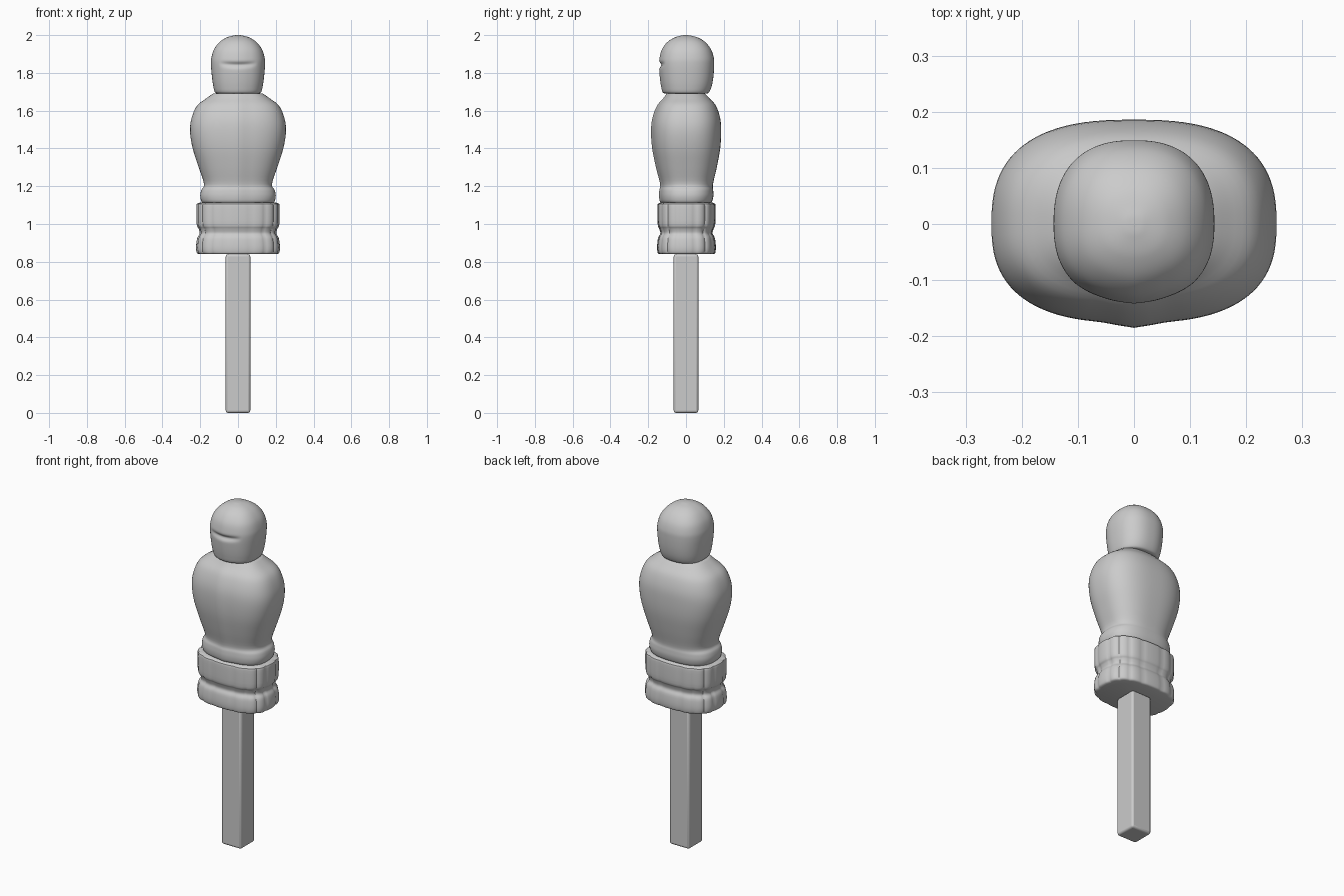
import bpy, bmesh, math

if "Cube" in bpy.data.objects:
    bpy.data.objects.remove(bpy.data.objects["Cube"])

SIDES = 96


def finish(obj, angle=40):
    bpy.ops.object.select_all(action='DESELECT')
    obj.select_set(True)
    bpy.context.view_layer.objects.active = obj
    bpy.ops.object.shade_smooth_by_angle(angle=math.radians(angle))


def smooth_rows(rows, steps):
    # Catmull-Rom through the profile rows
    out = []
    for i in range(len(rows) - 1):
        p0, p1 = rows[max(i - 1, 0)], rows[i]
        p2, p3 = rows[i + 1], rows[min(i + 2, len(rows) - 1)]
        for s in range(steps):
            t = s / steps
            out.append(tuple(
                0.5 * (2 * b + (c - a) * t + (2 * a - 5 * b + 4 * c - d) * t * t
                       + (3 * b - a - 3 * c + d) * t ** 3)
                for a, b, c, d in zip(p0, p1, p2, p3)))
    out.append(rows[-1])
    return out


def loft(name, rows, power, shape=None, steps=4):
    """rows: (z, half width, front depth, back depth)."""
    bm = bmesh.new()
    rings = []
    for z, hx, yf, yb in smooth_rows(rows, steps):
        ring = []
        for k in range(SIDES):
            a = 2 * math.pi * k / SIDES
            c, s = math.cos(a), math.sin(a)
            x = hx * math.copysign(abs(c) ** (2 / power), c)
            y = (yb if s > 0 else yf) * math.copysign(abs(s) ** (2 / power), s)
            if shape:
                x, y = shape(x, y, z, a)
            ring.append(bm.verts.new((x, y, z)))
        rings.append(ring)
    for lo, hi in zip(rings, rings[1:]):
        for k in range(SIDES):
            n = (k + 1) % SIDES
            bm.faces.new((lo[k], lo[n], hi[n], hi[k]))
    bm.faces.new(list(reversed(rings[0])))
    bm.faces.new(rings[-1])
    me = bpy.data.meshes.new(name)
    bm.to_mesh(me)
    bm.free()
    obj = bpy.data.objects.new(name, me)
    bpy.context.collection.objects.link(obj)
    finish(obj)
    return obj


# Square post with softened edges
bpy.ops.mesh.primitive_cube_add(size=1, location=(0, 0, 0.42))
post = bpy.context.object
post.name = "post"
post.scale = (0.13, 0.13, 0.84)
bpy.ops.object.transform_apply(location=False, rotation=False, scale=True)
bev = post.modifiers.new("soft_edges", 'BEVEL')
bev.width, bev.segments = 0.012, 3
finish(post, 60)


# Two-tier ruffled skirt
def pleats(x, y, z, a):
    f = 1 - 0.03 * (1 - abs(math.sin(a * 8 + math.pi / 2))) ** 1.5
    return x * f, y * f


loft("skirt", [
    (0.840, 0.205, 0.140, 0.145), (0.848, 0.218, 0.150, 0.155),
    (0.880, 0.222, 0.153, 0.158), (0.925, 0.216, 0.148, 0.153),
    (0.950, 0.203, 0.136, 0.141), (0.975, 0.208, 0.142, 0.146),
    (1.000, 0.219, 0.150, 0.155), (1.095, 0.220, 0.151, 0.156),
    (1.108, 0.214, 0.146, 0.151), (1.114, 0.200, 0.135, 0.140),
], 2.8, pleats)


# Torso with a faint ridge down the front
def chest_ridge(x, y, z, a):
    if y < 0:
        y -= 0.009 * max(0, 1 - abs(x) / 0.06)
    return x, y


loft("torso", [
    (1.110, 0.185, 0.120, 0.130), (1.122, 0.195, 0.130, 0.139),
    (1.150, 0.200, 0.134, 0.145), (1.180, 0.194, 0.132, 0.144),
    (1.212, 0.180, 0.128, 0.143), (1.300, 0.208, 0.150, 0.163),
    (1.400, 0.240, 0.170, 0.181), (1.490, 0.254, 0.176, 0.186),
    (1.560, 0.246, 0.169, 0.181), (1.625, 0.218, 0.145, 0.159),
    (1.665, 0.168, 0.112, 0.125), (1.692, 0.130, 0.092, 0.098),
], 2.6, chest_ridge)


# Head with a shallow brow groove
def brow(x, y, z, a):
    if y < 0:
        y -= 0.005 * max(0, 1 - abs(x) / 0.06) * min(1, -y / 0.1)
        side = max(0, 1 - (x / 0.1) ** 2)
        y += 0.013 * side * math.exp(-((z - 1.842 - 0.8 * x * x) / 0.013) ** 2)
    return x, y


loft("head", [
    (1.690, 0.105, 0.100, 0.105), (1.697, 0.122, 0.118, 0.122),
    (1.730, 0.131, 0.127, 0.136), (1.780, 0.138, 0.134, 0.145),
    (1.840, 0.143, 0.138, 0.149), (1.880, 0.141, 0.135, 0.147),
    (1.925, 0.127, 0.122, 0.132), (1.963, 0.098, 0.094, 0.102),
    (1.987, 0.061, 0.058, 0.063), (1.998, 0.022, 0.022, 0.022),
    (2.000, 0.003, 0.003, 0.003),
], 2.4, brow, 8)
